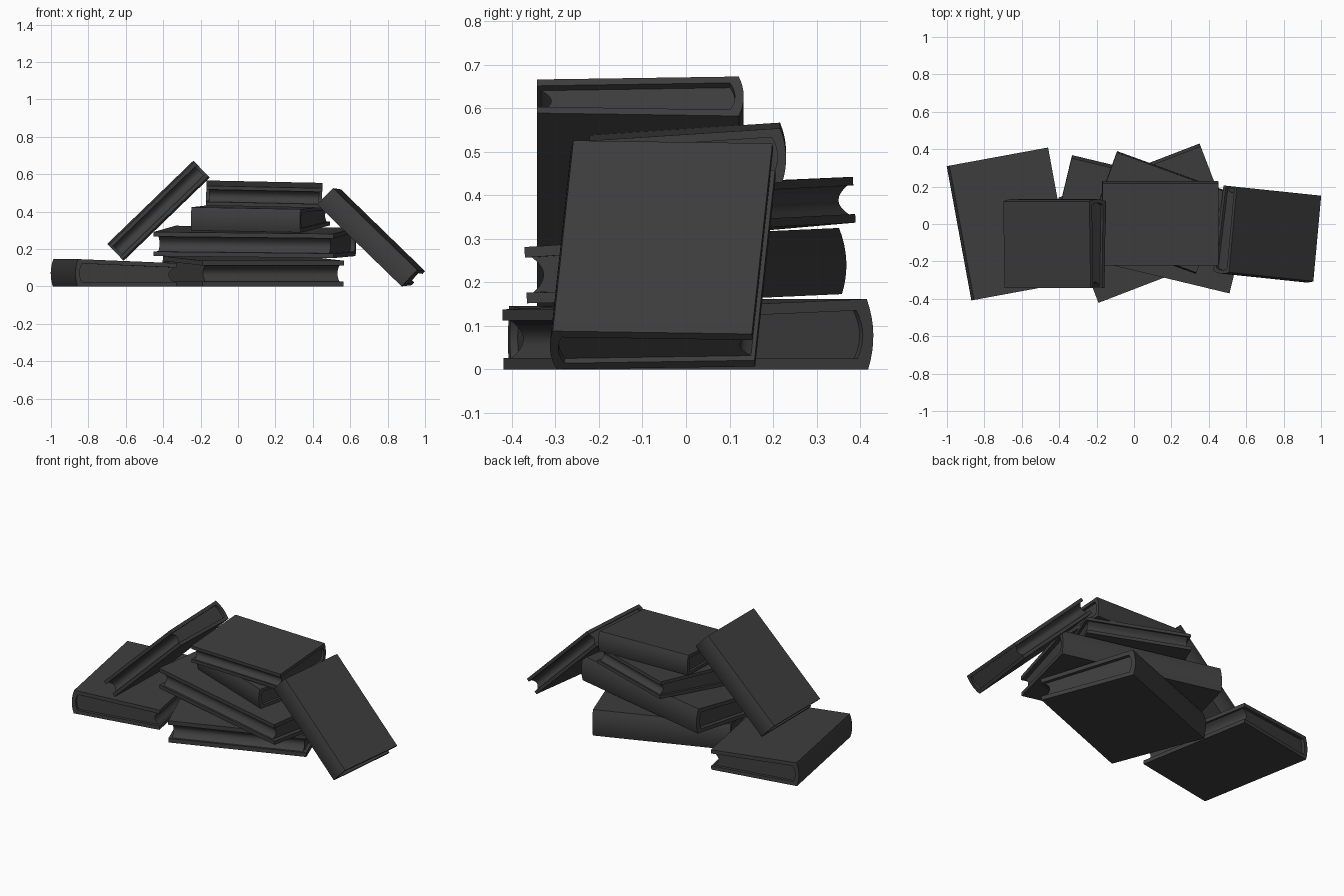
import bpy, bmesh, math
from mathutils import Matrix, Vector

if "Cube" in bpy.data.objects:
    bpy.data.objects.remove(bpy.data.objects["Cube"], do_unlink=True)

# One dark grey material shared by covers and pages
mat = bpy.data.materials.new("charcoal grey")
mat.use_nodes = True
colour = (0.048, 0.048, 0.048, 1.0)
mat.diffuse_color = colour
bsdf = mat.node_tree.nodes["Principled BSDF"]
bsdf.inputs["Base Color"].default_value = colour
bsdf.inputs["Roughness"].default_value = 0.8

ARC = 8          # segments of the rounded spine and hollow fore edge


def extrude_profile(name, profile, length, matrix):
    """Extrude a closed (y, z) outline along local x, centred."""
    bm = bmesh.new()
    verts = [bm.verts.new((-length / 2, y, z)) for y, z in profile]
    cap = bm.faces.new(verts)
    grown = bmesh.ops.extrude_face_region(bm, geom=[cap], use_keep_orig=True)
    moved = [g for g in grown["geom"] if isinstance(g, bmesh.types.BMVert)]
    bmesh.ops.translate(bm, vec=Vector((length, 0, 0)), verts=moved)
    bmesh.ops.recalc_face_normals(bm, faces=bm.faces)
    mesh = bpy.data.meshes.new(name)
    bm.to_mesh(mesh)
    bm.free()
    mesh.materials.append(mat)
    obj = bpy.data.objects.new(name, mesh)
    obj.matrix_world = matrix
    bpy.context.collection.objects.link(obj)
    bpy.ops.object.select_all(action="DESELECT")
    obj.select_set(True)
    bpy.context.view_layer.objects.active = obj
    bpy.ops.object.shade_smooth_by_angle(angle=math.radians(30))
    return obj


def bulge(y, half, depth):
    """Shallow curve from +half down to -half, bulging by depth in +y."""
    steps = [1 - 2 * i / ARC for i in range(ARC + 1)]
    return [(y + depth * (1 - t * t), half * t) for t in steps]


def book(name, length, width, thick, centre, yaw, pitch=0, roll=0):
    """Book with its spine on local +y, slightly thinner at the fore edge."""
    matrix = Matrix.Translation(centre)
    for angle, axis in ((yaw, "Z"), (pitch, "Y"), (roll, "X")):
        matrix = matrix @ Matrix.Rotation(math.radians(angle), 4, axis)
    board = thick * 0.16
    fore = thick * 0.425
    round_depth = thick * 0.09
    back = width / 2 - round_depth
    front = -width / 2

    # Hard cover: two boards joined by the rounded spine
    outer = [(front, fore)] + bulge(back, thick / 2, round_depth) + [(front, -fore)]
    inner = [(front, fore - board)] + bulge(back - board, thick / 2 - board, round_depth) \
        + [(front, board - fore)]
    extrude_profile(name + "_cover", outer + inner[::-1], length, matrix)

    # Page block: inset at the ends, hollow along the fore edge
    page_front = front + width * 0.02
    spine_side = bulge(back - board, thick / 2 - board, round_depth)
    hollow = bulge(page_front, fore - board, width * 0.05)
    extrude_profile(name + "_pages", spine_side + hollow[::-1], length * 0.95, matrix)


# Book lying flat beside the stack
book("side_book", 0.73, 0.55, 0.146, (-0.665, 0, 0.068), 100.4, roll=1.15)

# Stack of four, bottom to top
book("bottom_book", 0.81, 0.60, 0.162, (0.08, 0.005, 0.075), 21, roll=1.15)
book("second_book", 0.99, 0.52, 0.152, (0.09, 0, 0.233), -13.5, 0.6, 2.5)
book("third_book", 0.62, 0.47, 0.124, (0.12, 0.06, 0.37), 160, -1, -3.5)
book("top_book", 0.62, 0.45, 0.124, (0.14, 0.005, 0.489), 0, 1.2, 2.5)

# Books leaning against either side of the stack
book("left_leaning_book", 0.64, 0.475, 0.126, (-0.425, -0.105, 0.405), 0, -44)
book("right_leaning_book", 0.63, 0.47, 0.122, (0.715, -0.055, 0.263), 174, -44)
